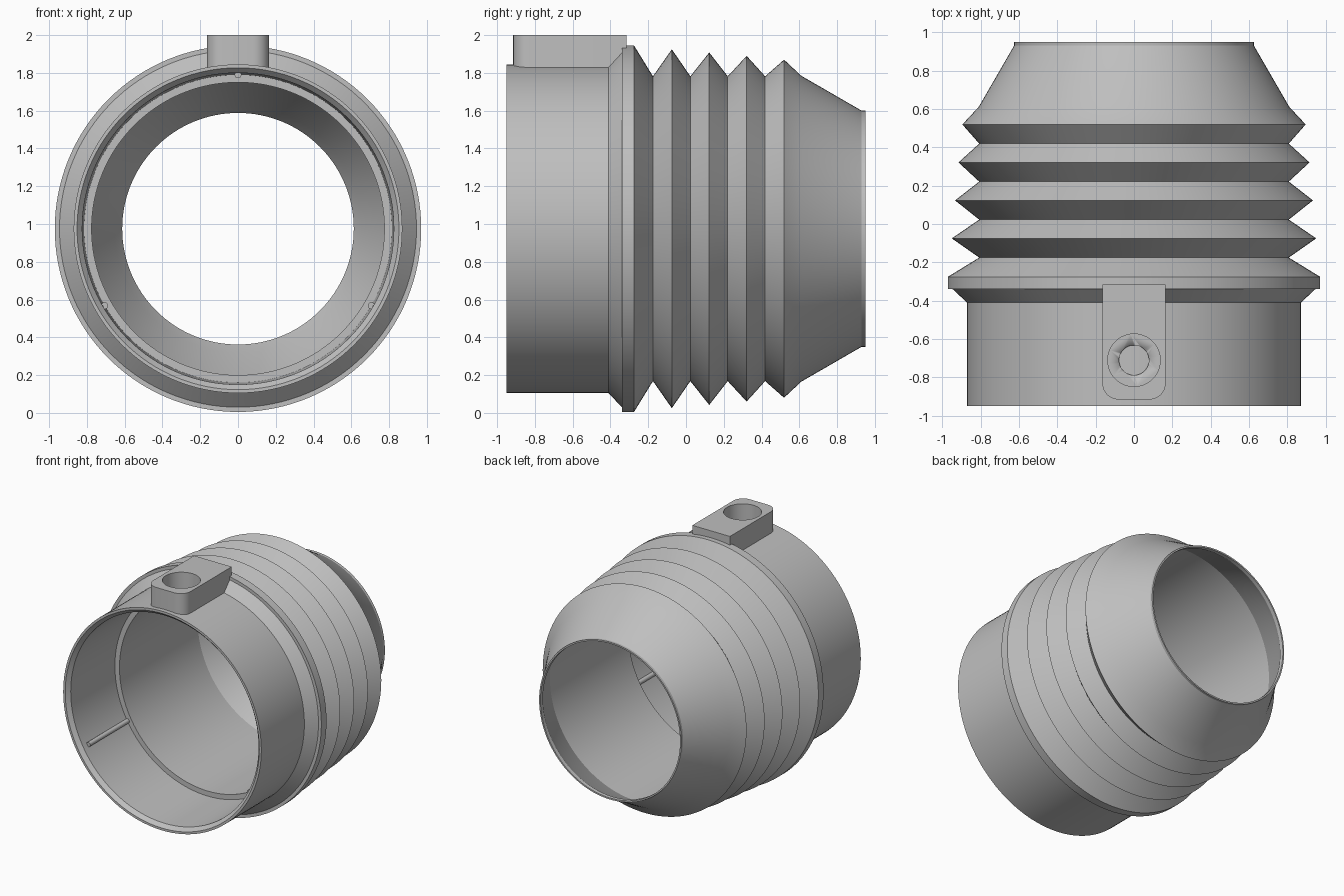
import bpy, bmesh
from math import sin, cos, pi, radians
from mathutils import Matrix

if "Cube" in bpy.data.objects:
    bpy.data.objects.remove(bpy.data.objects["Cube"])

AXIS_Z = 0.975

grey = bpy.data.materials.new("grey_rubber")
grey.use_nodes = True
COLOUR = (0.52, 0.52, 0.52, 1)
grey.diffuse_color = COLOUR
grey.node_tree.nodes["Principled BSDF"].inputs["Base Color"].default_value = COLOUR


def finish(name, bm):
    bmesh.ops.recalc_face_normals(bm, faces=bm.faces)
    mesh = bpy.data.meshes.new(name)
    bm.to_mesh(mesh)
    bm.free()
    obj = bpy.data.objects.new(name, mesh)
    bpy.context.collection.objects.link(obj)
    mesh.materials.append(grey)
    bpy.ops.object.select_all(action='DESELECT')
    obj.select_set(True)
    bpy.context.view_layer.objects.active = obj
    bpy.ops.object.shade_smooth_by_angle(angle=radians(25))
    return obj


def lathe(name, profile, segments=128):
    """Closed (y, radius) profile swept round the horizontal axis."""
    bm = bmesh.new()
    rings = []
    for i in range(segments):
        a = 2 * pi * i / segments
        rings.append([bm.verts.new((r * sin(a), y, AXIS_Z + r * cos(a))) for y, r in profile])
    for i in range(segments):
        p, q = rings[i], rings[(i + 1) % segments]
        for j in range(len(profile)):
            k = (j + 1) % len(profile)
            bm.faces.new((p[j], p[k], q[k], q[j]))
    return finish(name, bm)


def cylinder(name, radius, depth, matrix, segments=48):
    bm = bmesh.new()
    bmesh.ops.create_cone(bm, cap_ends=True, segments=segments, radius1=radius,
                          radius2=radius, depth=depth, matrix=matrix)
    return finish(name, bm)


# Bellows sleeve: collar, flange, shrinking pleats, tapered end, smooth bore
outer = [(-0.95, 0.87), (-0.41, 0.87), (-0.34, 0.945), (-0.34, 0.97), (-0.275, 0.97)]
for i, peak in enumerate((0.95, 0.933, 0.915, 0.895)):
    y = -0.075 + 0.198 * i
    outer += [(y - 0.1, 0.807), (y, peak)]
outer += [(0.61, 0.81), (0.93, 0.625), (0.95, 0.625)]
inner = [(0.95, 0.613), (0.92, 0.613), (0.85, 0.655), (0.6, 0.775), (-0.38, 0.775),
         (-0.38, 0.815), (-0.92, 0.825), (-0.95, 0.852)]
lathe("bellows_sleeve", outer + inner)

# Three thin ribs inside the collar
for n in range(3):
    a = 2 * pi * n / 3
    m = (Matrix.Translation((0.815 * sin(a), -0.625, AXIS_Z + 0.815 * cos(a)))
         @ Matrix.Rotation(pi / 2, 4, 'X'))
    cylinder(f"inner_rib_{n + 1}", 0.018, 0.49, m, 16)

# Mounting block with rounded front corners
HALF, FRONT, BACK, ROUND = 0.165, -0.915, -0.315, 0.085
outline = [(HALF, BACK), (-HALF, BACK)]
for side, start in ((-1, pi), (1, 1.5 * pi)):
    for k in range(9):
        a = start + k * pi / 16
        outline.append((side * (HALF - ROUND) + ROUND * cos(a), FRONT + ROUND + ROUND * sin(a)))
bm = bmesh.new()
base = bm.faces.new([bm.verts.new((x, y, 1.82)) for x, y in outline])
top = bmesh.ops.extrude_face_region(bm, geom=[base])
bmesh.ops.translate(bm, vec=(0, 0, 0.18),
                    verts=[v for v in top["geom"] if isinstance(v, bmesh.types.BMVert)])
block = finish("mounting_block", bm)

# Stepped bolt hole
for name, radius, floor in (("bolt_head_cutter", 0.137, 1.87), ("bolt_shank_cutter", 0.078, 1.75)):
    cutter = cylinder(name, radius, 2.1 - floor,
                      Matrix.Translation((0, -0.71, (2.1 + floor) / 2)))
    cutter.hide_render = True
    cutter.hide_viewport = True
    cut = block.modifiers.new(name, 'BOOLEAN')
    cut.operation = 'DIFFERENCE'
    cut.solver = 'EXACT'
    cut.object = cutter
